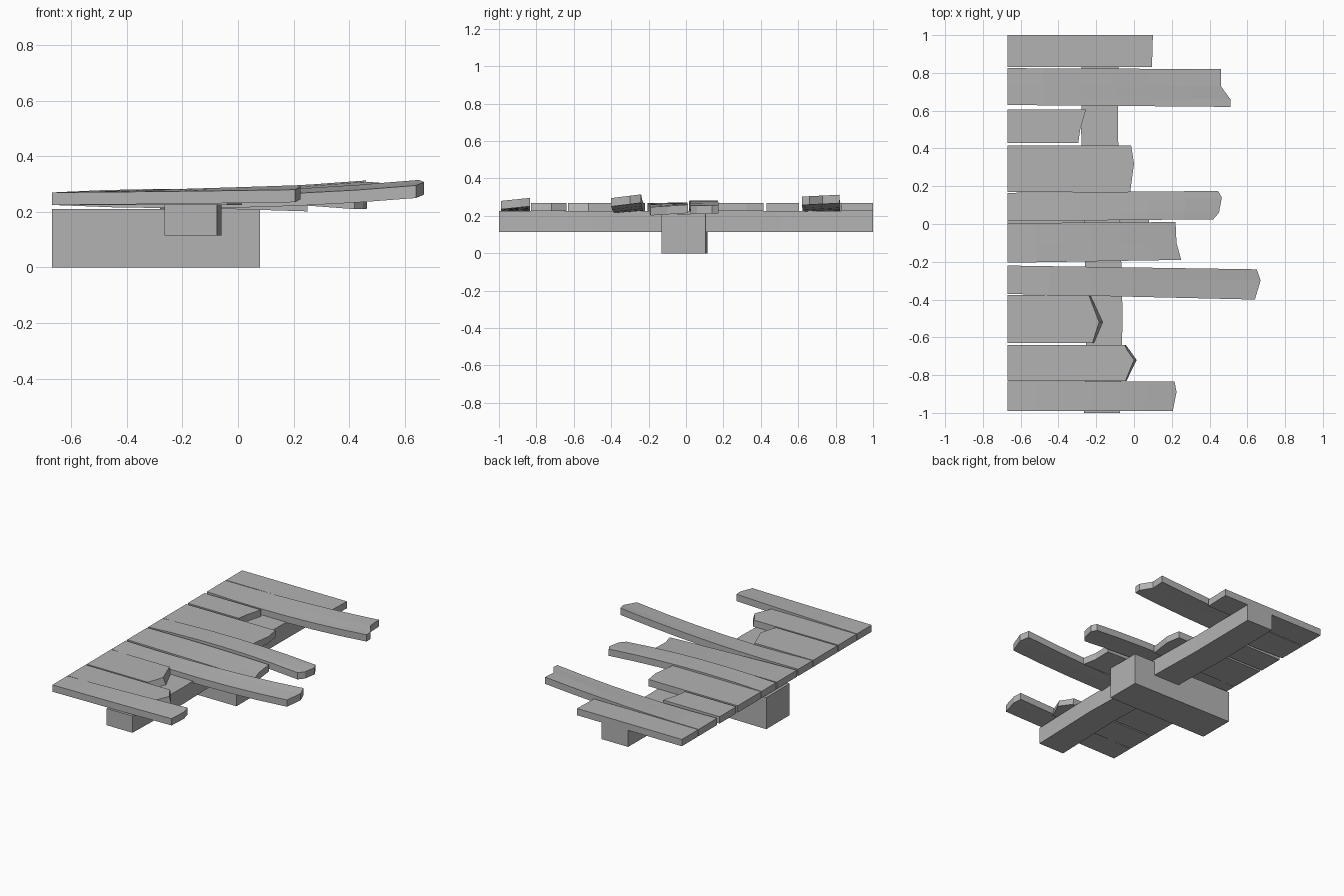
import bpy
import bmesh

cube = bpy.data.objects.get("Cube")
if cube:
    bpy.data.objects.remove(cube, do_unlink=True)

grey = bpy.data.materials.new("weathered_grey")
grey.use_nodes = True
GREY = (0.45, 0.45, 0.45, 1)
grey.diffuse_color = GREY
grey.node_tree.nodes["Principled BSDF"].inputs["Base Color"].default_value = GREY

LEFT, BOTTOM, THICK, STEPS = -0.67, 0.225, 0.045, 6


def finish(name, bm):
    bmesh.ops.recalc_face_normals(bm, faces=bm.faces)
    mesh = bpy.data.meshes.new(name)
    bm.to_mesh(mesh)
    bm.free()
    mesh.materials.append(grey)
    obj = bpy.data.objects.new(name, mesh)
    bpy.context.collection.objects.link(obj)


def curve(mid, end, t):
    """Parabola through 0, mid and end."""
    return mid * 4 * t * (1 - t) + end * t * (2 * t - 1)


def plank(name, front, back, end, mid=(0, 0), lift=(0, 0), slant=0):
    """Board from the straight left edge to a ragged end, listed front to back."""
    bm = bmesh.new()
    y0, y1 = end[0][1], end[-1][1]
    layers = []
    for layer in (0, 1):
        rows = []
        for k, (ex, ey) in enumerate(end):
            f = (ey - y0) / (y1 - y0)
            inner = 0 < k < len(end) - 1
            ex += slant * (1 if inner else 0.4) * (1 - layer)
            m = mid[0] + (mid[1] - mid[0]) * f
            e = lift[0] + (lift[1] - lift[0]) * f
            ly = front + (back - front) * f
            rows.append([bm.verts.new((LEFT + (ex - LEFT) * t, ly + (ey - ly) * t,
                                       BOTTOM + THICK * layer + curve(m, e, t)))
                         for t in (i / STEPS for i in range(STEPS + 1))])
        layers.append(rows)
    low, high = layers
    # Top and bottom
    for rows in layers:
        for a, b in zip(rows, rows[1:]):
            for i in range(STEPS):
                bm.faces.new((a[i], a[i + 1], b[i + 1], b[i]))
    # Long sides
    for k in (0, -1):
        for i in range(STEPS):
            bm.faces.new((low[k][i], low[k][i + 1], high[k][i + 1], high[k][i]))
    # Square end and broken end
    for i in (0, -1):
        for k in range(len(end) - 1):
            bm.faces.new((low[k][i], low[k + 1][i], high[k + 1][i], high[k][i]))
    finish(name, bm)


def beam(name, sections):
    """Squared timber lofted through four-cornered sections."""
    bm = bmesh.new()
    rings = [[bm.verts.new(p) for p in s] for s in sections]
    for a, b in zip(rings, rings[1:]):
        for i in range(4):
            j = (i + 1) % 4
            bm.faces.new((a[i], a[j], b[j], b[i]))
    bm.faces.new(rings[0])
    bm.faces.new(rings[-1])
    finish(name, bm)


# Deck boards, front to back
plank("plank_1", -0.99, -0.835, [(0.205, -0.99), (0.225, -0.89), (0.215, -0.835)],
      (0.004, 0.012), (0.01, 0.026))
plank("plank_2", -0.83, -0.64,
      [(-0.045, -0.83), (0.0, -0.72), (-0.035, -0.67), (-0.05, -0.64)], slant=0.014)
plank("plank_3", -0.63, -0.375,
      [(-0.22, -0.63), (-0.185, -0.52), (-0.24, -0.375)], slant=0.02)
plank("plank_4", -0.37, -0.22, [(0.64, -0.40), (0.67, -0.30), (0.65, -0.24)],
      (-0.01, 0.004), (0.025, 0.045))
plank("plank_5", -0.205, 0.005, [(0.25, -0.19), (0.225, -0.1), (0.22, 0.01)],
      (-0.01, 0), (-0.023, -0.01))
plank("plank_6", 0.015, 0.165,
      [(0.42, 0.025), (0.45, 0.06), (0.465, 0.14), (0.445, 0.175)],
      (0.012, 0.012), (-0.015, -0.013))
plank("plank_7", 0.17, 0.415, [(-0.02, 0.17), (0, 0.32), (-0.015, 0.415)])
plank("plank_8", 0.43, 0.605, [(-0.295, 0.43), (-0.285, 0.5), (-0.255, 0.605)])
plank("plank_9", 0.63, 0.825,
      [(0.51, 0.62), (0.51, 0.66), (0.46, 0.73), (0.46, 0.82)],
      (-0.002, 0.01), (0.033, 0.043))
plank("plank_10", 0.83, 1.0, [(0.095, 0.83), (0.1, 1.0)])

# Long timber under the boards, slightly warped
beam("long_beam", [[(x0, y, 0.115), (x1, y, 0.115), (x1, y, 0.226), (x0, y, 0.226)]
                   for y, x0, x1 in ((-1, -0.265, -0.075), (-0.5, -0.25, -0.06),
                                     (0.5, -0.28, -0.085), (1, -0.275, -0.08))])

# Thick block crossing below it
beam("cross_block", [[(x, y0, 0), (x, y1, 0), (x, y1, 0.21), (x, y0, 0.21)]
                     for x, y0, y1 in ((LEFT, -0.13, 0.115), (0.08, -0.13, 0.105))])
